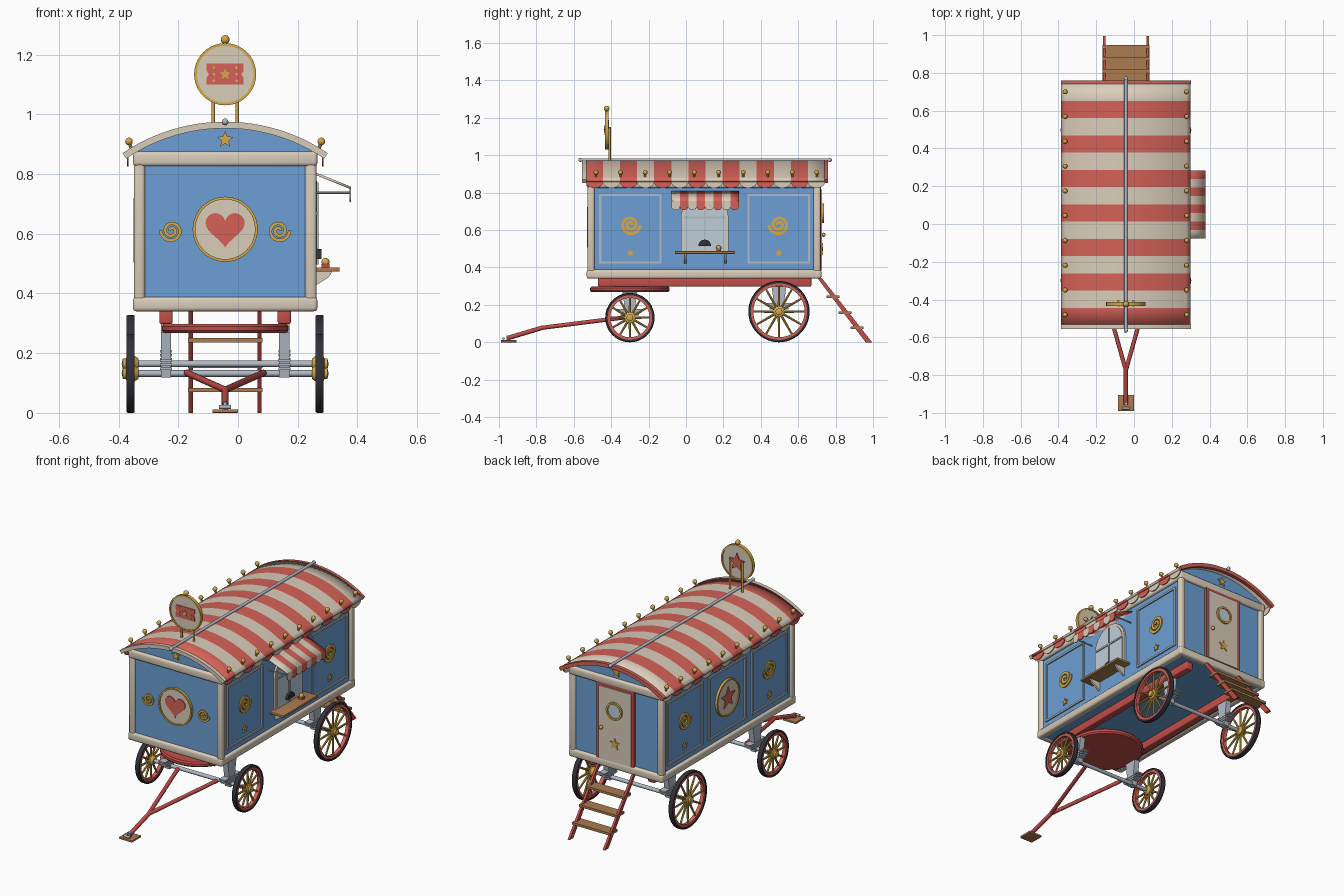
import bpy, bmesh
from math import sin, cos, pi, asin
from mathutils import Vector, Matrix

cube = bpy.data.objects.get("Cube")
if cube:
    bpy.data.objects.remove(cube)


def material(name, *rgb):
    m = bpy.data.materials.new(name)
    m.use_nodes = True
    m.diffuse_color = (*rgb, 1)
    m.node_tree.nodes["Principled BSDF"].inputs["Base Color"].default_value = (*rgb, 1)
    return m


BLUE = material("sky blue paint", .15, .35, .66)
CREAM = material("cream paint", .70, .61, .49)
RED = material("coral red", .66, .12, .095)
DARKRED = material("chassis red", .54, .075, .065)
GOLD = material("gold", .66, .40, .07)
WOOD = material("brown wood", .41, .20, .08)
STEEL = material("steel grey", .45, .50, .57)
BLACK = material("tyre black", .03, .03, .04)
GLASS = material("pale glass", .52, .62, .70)
CX = -.043          # centre line of the wagon


# ---- helpers ----
def finish(bm, name, *mats):
    bmesh.ops.recalc_face_normals(bm, faces=bm.faces)
    for f in bm.faces:
        f.smooth = True
    for e in bm.edges:
        e.smooth = e.calc_face_angle(0) < .6
    me = bpy.data.meshes.new(name)
    bm.to_mesh(me)
    bm.free()
    for m in mats:
        me.materials.append(m)
    ob = bpy.data.objects.new(name, me)
    bpy.context.scene.collection.objects.link(ob)
    return ob


def box(name, x, y, z, mat, bevel=0):
    """Box from (low, high) pairs; x is measured from the centre line."""
    bm = bmesh.new()
    bmesh.ops.create_cube(bm, size=1)
    for v in bm.verts:
        v.co = [r[0] + (c + .5) * (r[1] - r[0]) for c, r in zip(v.co, (x, y, z))]
        v.co.x += CX
    if bevel:
        bmesh.ops.bevel(bm, geom=bm.edges[:], offset=bevel, segments=3, profile=.5, affect='EDGES')
    return finish(bm, name, mat)


def add_rod(bm, a, b, r1, r2, n=12):
    a, b = Vector(a), Vector(b)
    rot = (b - a).to_track_quat('Z', 'Y').to_matrix().to_4x4()
    bmesh.ops.create_cone(bm, cap_ends=True, segments=n, radius1=r1, radius2=r2,
                          depth=(b - a).length, matrix=Matrix.Translation((a + b) / 2) @ rot)


def rod(name, a, b, r, mat, n=12):
    bm = bmesh.new()
    add_rod(bm, (a[0] + CX, *a[1:]), (b[0] + CX, *b[1:]), r, r, n)
    return finish(bm, name, mat)


def ball(name, p, r, mat):
    bm = bmesh.new()
    bmesh.ops.create_uvsphere(bm, u_segments=14, v_segments=8, radius=r,
                              matrix=Matrix.Translation((p[0] + CX, *p[1:])))
    return finish(bm, name, mat)


def lathe(name, centre, axis, profile, mat, n=40):
    """Spin a closed (radius, height) loop around an axis."""
    bm = bmesh.new()
    q = Vector(axis).to_track_quat('Z', 'Y')
    rows = [[bm.verts.new(Vector(centre) + q @ Vector((r * cos(2 * pi * i / n), r * sin(2 * pi * i / n), h)))
             for r, h in profile] for i in range(n)]
    for i in range(n):
        a, b = rows[i], rows[(i + 1) % n]
        for j in range(len(profile)):
            k = (j + 1) % len(profile)
            bm.faces.new((a[j], b[j], b[k], a[k]))
    return finish(bm, name, mat)


def plate(name, place, pts, d0, d1, mat):
    """Extrude a flat outline between two depths on a placed plane."""
    bm = bmesh.new()
    lo = [bm.verts.new(place(u, v, d0)) for u, v in pts]
    hi = [bm.verts.new(place(u, v, d1)) for u, v in pts]
    bm.faces.new(lo)
    bm.faces.new(hi)
    for i in range(len(pts)):
        j = (i + 1) % len(pts)
        bm.faces.new((lo[i], lo[j], hi[j], hi[i]))
    return finish(bm, name, mat)


def striped(name, point, count, steps, thick):
    """Sheet with alternating bands, thickened by a modifier."""
    bm = bmesh.new()
    rows = [[bm.verts.new(point(i, j / steps)) for j in range(steps + 1)] for i in range(count + 1)]
    for i in range(count):
        for j in range(steps):
            f = bm.faces.new((rows[i][j], rows[i + 1][j], rows[i + 1][j + 1], rows[i][j + 1]))
            f.material_index = i % 2
    ob = finish(bm, name, RED, CREAM)
    mod = ob.modifiers.new("thickness", 'SOLIDIFY')
    mod.thickness, mod.offset = thick, 0


# Wall planes: u along the wall, v up, d outwards
front = lambda u, v, d: (CX + u, -.515 - d, v)
back = lambda u, v, d: (CX + u, .708 + d, v)
left = lambda u, v, d: (CX + .293 + d, u, v)
right = lambda u, v, d: (CX - .293 - d, u, v)
NORMAL = {front: (0, -1, 0), back: (0, 1, 0), left: (1, 0, 0), right: (-1, 0, 0)}


def circle(u, v, r, n=40):
    return [(u + r * cos(2 * pi * i / n), v + r * sin(2 * pi * i / n)) for i in range(n)]


def star(u, v, r):
    return [(u + (r, r * .45)[i % 2] * sin(pi * i / 5), v + (r, r * .45)[i % 2] * cos(pi * i / 5)) for i in range(10)]


def rect(u0, u1, v0, v1):
    return [(u0, v0), (u1, v0), (u1, v1), (u0, v1)]


def spiral(u, v, r, hand=1):
    edge = lambda s: [(u + hand * (r * (.12 + .72 * t) + s * r * .13) * cos(t * 4 * pi),
                       v + (r * (.12 + .72 * t) + s * r * .13) * sin(t * 4 * pi)) for t in [i / 44 for i in range(45)]]
    return edge(1) + edge(-1)[::-1]


def scallop(u0, u1, top, mid, drop):
    c, w = (u0 + u1) / 2, (u1 - u0) / 2
    return [(u0, top)] + [(c - w * cos(pi * i / 10), mid - drop * sin(pi * i / 10)) for i in range(11)] + [(u1, top)]


def ring(name, place, u, v, r, w, d, mat=GOLD):
    lathe(name, place(u, v, 0), NORMAL[place], [(r - w, 0), (r, 0), (r, d), (r - w, d)], mat)


# ---- body and vaulted roof ----
R, ZC = .611, .362
arc = lambda r, half, n=24: [(r * sin(t), ZC + r * cos(t)) for t in [half * (1 - 2 * i / n) for i in range(n + 1)]]
plate("body", front, [(-.293, .345), (.293, .345)] + arc(.598, asin(.293 / .598)), 0, -1.223, BLUE)
HALF = asin(.3425 / R)
S0, SW = -.535, .0913


def roof_point(i, t):
    a = HALF * (2 * t - 1)
    return (CX + (R - .007) * sin(a), S0 + SW * i, ZC + (R - .007) * cos(a))


striped("roof", roof_point, 14, 28, .014)
for name, d0, d1, mat in (("front_roof_trim", .04, .018, CREAM), ("back_roof_trim", -1.256, -1.275, RED)):
    plate(name, front, arc(R + .002, HALF) + arc(R - .02, HALF)[::-1], d0, d1, mat)
rod("ridge_pole", (0, -.565, .975), (0, .77, .975), .009, STEEL)
for y in (-.565, .77):
    ball("ridge_pole_end", (0, y, .975), .011, STEEL)
for side, place in ((1, left), (-1, right)):
    for i in range(14):
        y = S0 + SW * i
        plate("eave_scallop", place, scallop(y, y + SW, .876, .855, .03), .031, .036, (RED, CREAM)[i % 2])
    for i in range(10):
        y = -.481 + .1312 * i
        rod("finial_stem", (side * .312, y, .878), (side * .321, y, .905), .006, GOLD, 8)
        ball("finial_ball", (side * .322, y, .909), .013, GOLD)

# ---- cream framework ----
for s in (-1, 1):
    for y in (-.527, .682):
        box("corner_post", sorted((s * .268, s * .306)), (y, y + .038), (.345, .875), CREAM, .012)
for z in ((.34, .388), (.826, .876)):
    for y in (-.531, .684):
        box("end_rail", (-.309, .309), (y, y + .04), z, CREAM, .012)
    for s in (-1, 1):
        box("side_rail", sorted((s * .27, s * .309)), (-.531, .724), z, CREAM, .012)


# ---- wall decoration ----
def panel(place, u0, u1, v0=.42, v1=.794, w=.011):
    for r in (rect(u0, u1, v0, v0 + w), rect(u0, u1, v1 - w, v1), rect(u0, u0 + w, v0, v1), rect(u1 - w, u1, v0, v1)):
        plate("panel_frame", place, r, 0, .008, STEEL)


def medallion(place, u, v, r):
    plate("medallion", place, circle(u, v, r - .003), 0, .008, CREAM)
    ring("medallion_rim", place, u, v, r, .009, .014)


for place in (left, right):
    for u, hand in ((-.297, 1), (.496, -1)):
        panel(place, u - .167, u + .167)
        plate("side_swirl", place, spiral(u, .628, .063, hand), 0, .007, GOLD)
        plate("side_star", place, star(u, .477, .022), 0, .007, GOLD)
panel(right, -.075, .275)
medallion(right, .1, .612, .108)
plate("side_emblem_star", right, star(.1, .612, .066), .008, .013, RED)
medallion(front, 0, .615, .109)
heart = [(.0041 * 16 * sin(t) ** 3, .62 + .0041 * (13 * cos(t) - 5 * cos(2 * t) - 2 * cos(3 * t) - cos(4 * t)))
         for t in [2 * pi * i / 40 for i in range(40)]]
plate("heart", front, heart, .008, .013, RED)
for s in (-1, 1):
    plate("front_swirl", front, spiral(s * .18, .61, .043, s), 0, .007, GOLD)
for place in (front, back):
    plate("gable_star", place, star(0, .915, .029), 0, .008, GOLD)

# ---- rear door and steps ----
plate("door_frame", back, rect(-.122, .122, .385, .832), 0, .014, DARKRED)
plate("door", back, rect(-.106, .106, .385, .816), 0, .02, CREAM)
plate("door_glass", back, circle(0, .69, .043), .02, .023, GLASS)
ring("door_window_ring", back, 0, .69, .052, .011, .03)
plate("door_star", back, star(0, .495, .036), .02, .025, GOLD)
ball("door_knob", (.085, .735, .575), .011, GOLD)
for s in (-1, 1):
    x = s * .115
    plate("step_stringer", lambda u, v, d: (CX + d, u, v), [(.705, .34), (.725, .345), (.995, 0), (.96, 0)],
          x - .007, x + .007, DARKRED)
for y, z in ((.786, .243), (.85, .158), (.914, .077)):
    box("step_tread", (-.125, .125), (y - .034, y + .034), (z - .007, z + .007), WOOD)

# ---- serving window, awning and counter ----
arch = lambda w, bottom: [(.1 - w, bottom), (.1 + w, bottom)] + [
    (.1 + w * cos(pi * i / 20), .665 + w * sin(pi * i / 20)) for i in range(21)]
plate("window_frame", left, arch(.127, .485), 0, .012, CREAM)
plate("window_glass", left, arch(.111, .497), 0, .015, GLASS)
plate("window_mullion", left, rect(.095, .105, .497, .772), .01, .02, STEEL)
plate("window_crossbar", left, rect(-.01, .21, .663, .673), .01, .02, STEEL)
A0, AW = -.078, .0451
striped("awning", lambda i, t: left(A0 + AW * (8 - i), .805 - .052 * t, .128 * t), 8, 2, .008)
for i in range(8):
    plate("awning_scallop", left, scallop(A0 + AW * i, A0 + AW * (i + 1), .755, .725, .018), .123, .129, (CREAM, RED)[i % 2])
for y in (A0 + .012, A0 + 8 * AW - .012):
    rod("awning_arm", (.29, y, .737), (.418, y, .737), .004, STEEL, 8)
box("counter", (.29, .383), (-.06, .262), (.473, .487), WOOD, .003)
for y in (-.01, .205):
    plate("counter_bracket", lambda u, v, d: left(d, v, u), [(0, .474), (.065, .474), (.055, .455), (0, .42)], y, y + .012, CREAM)
ball("counter_bell", (.336, .175, .505), .014, GOLD)
box("counter_box", (.322, .35), (.163, .187), (.486, .499), DARKRED)
plate("window_kettle", left, circle(.1, .515, .034, 20)[:11], .012, .03, BLACK)

# ---- roof sign ----
signf = lambda u, v, d: (CX + u, -.43 - d, v)
signb = lambda u, v, d: (CX + u, -.418 + d, v)
plate("sign_board", signf, circle(0, 1.134, .099), 0, -.012, CREAM)
lathe("sign_rim", signf(0, 1.134, 0), (0, 1, 0), [(.095, -.004), (.104, -.004), (.104, .016), (.095, .016)], GOLD)
plate("sign_ticket", signf, [(-.062, 1.1), (.062, 1.1), (.062, 1.122), (.054, 1.134), (.062, 1.146), (.062, 1.17),
                             (-.062, 1.17), (-.062, 1.146), (-.054, 1.134), (-.062, 1.122)], 0, .004, RED)
plate("sign_ticket_star", signf, star(0, 1.134, .02), .004, .008, GOLD)
for u in (-.038, .038):
    for v in (1.112, 1.134, 1.156):
        plate("ticket_dot", signf, circle(u, v, .005, 10), .004, .007, GOLD)
plate("sign_back_star", signb, star(0, 1.134, .055), 0, .006, RED)
for x in (-.04, .04):
    rod("sign_post", (x, -.408, .96), (x, -.408, 1.15), .006, GOLD)
ball("sign_ball", (0, -.424, 1.25), .015, GOLD)

# ---- chassis ----
lathe("turntable", (CX, -.3, .268), (0, 0, 1), [(.001, 0), (.205, 0), (.212, .008), (.212, .022), (.205, .03), (.001, .03)], DARKRED, 48)
for s in (-1, 1):
    box("chassis_beam", sorted((s * .176, s * .22)), (-.47, .67), (.298, .345), DARKRED, .006)

# ---- axles, pedestals and wheels ----
for y, r, top in ((-.3, .132, .27), (.497, .164, .3)):
    rod("axle", (-.32, y, r), (.32, y, r), .011, STEEL)
    for s in (-1, 1):
        plate("axle_pedestal", lambda u, v, d: (CX + d, y + u, v),
              [(-.018, r - .014), (.018, r - .014), (.04, top), (-.04, top)], s * .198 - .017, s * .198 + .017, STEEL)
        for k in range(3):
            z = r + .012 + k * .013
            box("leaf_spring", (s * .198 - .02, s * .198 + .02), (y - .05 - k * .01, y + .05 + k * .01), (z, z + .008), STEEL)
        c, ax = (CX + s * .3165, y, r), (s, 0, 0)
        lathe("tyre", c, ax, [(r - .013, -.0135), (r - .003, -.0135), (r, -.009), (r, .009), (r - .003, .0135), (r - .013, .0135)], BLACK, 48)
        lathe("wheel_rim", c, ax, [(r - .027, -.011), (r - .012, -.011), (r - .012, .011), (r - .027, .011)], RED, 48)
        lathe("hub", c, ax, [(.001, -.026), (.018, -.026), (.028, -.012), (.028, .012), (.018, .016), (.018, .026), (.001, .03)], GOLD, 20)
        bm = bmesh.new()
        for i in range(12):
            d = Vector((0, sin(pi * i / 6), cos(pi * i / 6)))
            add_rod(bm, Vector(c) + d * .02, Vector(c) + d * (r - .022), .007, .005, 8)
        finish(bm, "wheel_spokes", GOLD)

# ---- drawbar ----
for s in (-1, 1):
    rod("drawbar_arm", (s * .128, -.32, .134), (0, -.775, .077), .011, DARKRED)
rod("drawbar_pole", (0, -.765, .079), (0, -.955, .022), .012, DARKRED)
box("drawbar_foot", (-.043, .043), (-.99, -.905), (0, .012), WOOD, .003)
rod("hitch_pin", (0, -.95, .01), (0, -.95, .036), .009, STEEL)
rod("hitch_bar", (-.02, -.975, .02), (.02, -.975, .02), .007, STEEL)
